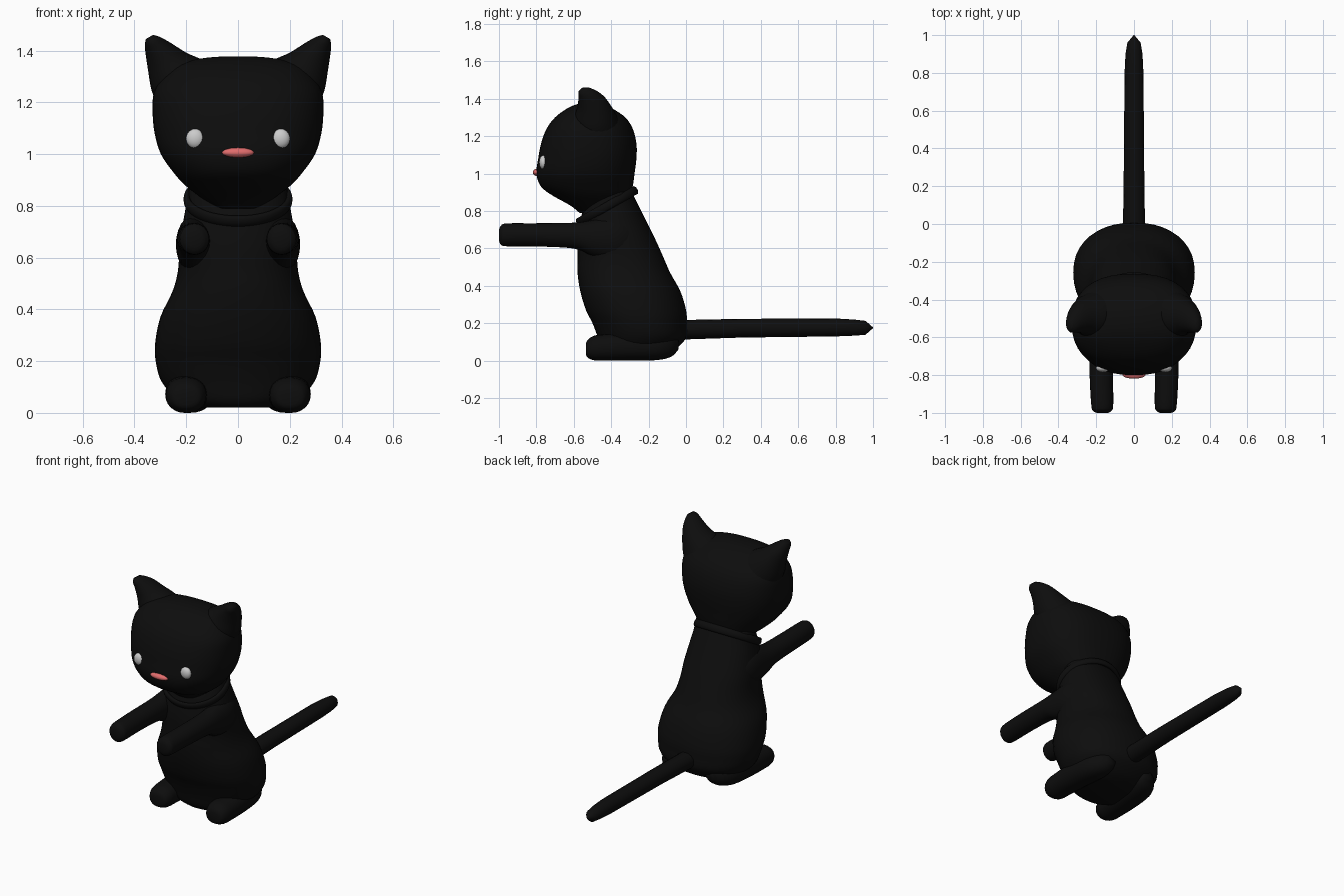
import bpy, bmesh, math
from mathutils import Vector

if "Cube" in bpy.data.objects:
    bpy.data.objects.remove(bpy.data.objects["Cube"])


def material(name, rgb):
    m = bpy.data.materials.new(name)
    m.diffuse_color = (*rgb, 1)
    m.use_nodes = True
    m.node_tree.nodes["Principled BSDF"].inputs["Base Color"].default_value = m.diffuse_color
    return m


BLACK = material("black fur", (0.004, 0.004, 0.004))
WHITE = material("pale grey eye", (0.6, 0.6, 0.6))
PINK = material("pink nose", (0.75, 0.15, 0.15))


def finish(name, bm, mat, mirror=False):
    bmesh.ops.recalc_face_normals(bm, faces=bm.faces)
    for f in bm.faces:
        f.smooth = True
    me = bpy.data.meshes.new(name)
    bm.to_mesh(me)
    bm.free()
    me.materials.append(mat)
    ob = bpy.data.objects.new(name, me)
    bpy.context.collection.objects.link(ob)
    if mirror:
        ob.modifiers.new("mirror", "MIRROR").use_mirror_merge = False
    return ob


def spline(rows, steps):
    """Catmull-Rom interpolation of equal-length tuples."""
    out = []
    for i in range(len(rows) - 1):
        a, b, c, d = (rows[min(max(i + k, 0), len(rows) - 1)] for k in (-1, 0, 1, 2))
        for s in range(steps):
            t = s / steps
            out.append([0.5 * (2 * q + (r - p) * t + (2 * p - 5 * q + 4 * r - w) * t * t
                               + (3 * q - p - 3 * r + w) * t ** 3)
                        for p, q, r, w in zip(a, b, c, d)])
    return out + [list(rows[-1])]


def loft(name, rows, to_ring, mat, sides=40, power=2.0, steps=4, mirror=False):
    """Skin superellipse rings; to_ring gives centre and two half-axes."""
    bm = bmesh.new()
    rings = []
    for row in spline(rows, steps):
        c, u, v = (Vector(p) for p in to_ring(*row))
        ring = []
        for k in range(sides):
            a = 2 * math.pi * k / sides
            x, y = (math.copysign(abs(w) ** (2 / power), w) for w in (math.cos(a), math.sin(a)))
            ring.append(bm.verts.new(c + u * x + v * y))
        rings.append(ring)
    for p, q in zip(rings, rings[1:]):
        for k in range(sides):
            j = (k + 1) % sides
            bm.faces.new((p[k], p[j], q[j], q[k]))
    bm.faces.new(rings[0])
    bm.faces.new(rings[-1])
    return finish(name, bm, mat, mirror)


def level_ring(z, front, back, rx):
    return (0, (front + back) / 2, z), (rx, 0, 0), (0, (back - front) / 2, 0)


def upright_ring(y, x, z, rx, rz):
    return (x, y, z), (rx, 0, 0), (0, 0, rz)


def ear_ring(xi, zi, xo, zo, y, t):
    return ((xi + xo) / 2, y, (zi + zo) / 2), ((xo - xi) / 2, 0, (zo - zi) / 2), (0, t, 0)


# Pear-shaped leaning body
loft("body", [
    (0.02, -0.42, -0.14, 0.15), (0.05, -0.45, -0.07, 0.23), (0.12, -0.47, 0.0, 0.295),
    (0.20, -0.50, 0.005, 0.318), (0.27, -0.535, 0.0, 0.32), (0.37, -0.565, -0.03, 0.30),
    (0.47, -0.58, -0.085, 0.253), (0.55, -0.58, -0.12, 0.232), (0.65, -0.58, -0.165, 0.225),
    (0.75, -0.565, -0.215, 0.21), (0.83, -0.54, -0.255, 0.195), (0.90, -0.50, -0.29, 0.185),
    (0.95, -0.48, -0.32, 0.16)], level_ring, BLACK, power=2.2)

# Head
loft("head", [
    (0.79, -0.57, -0.42, 0.08), (0.83, -0.62, -0.35, 0.14), (0.88, -0.71, -0.30, 0.205),
    (0.93, -0.775, -0.285, 0.25), (1.0, -0.80, -0.275, 0.298), (1.08, -0.79, -0.265, 0.322),
    (1.16, -0.775, -0.265, 0.33), (1.24, -0.745, -0.285, 0.325), (1.30, -0.70, -0.325, 0.29),
    (1.345, -0.64, -0.39, 0.24), (1.37, -0.585, -0.45, 0.14), (1.378, -0.54, -0.49, 0.05)],
    level_ring, BLACK, power=2.4)

# Ears
loft("ears", [
    (0.08, 1.33, 0.315, 1.20, -0.48, 0.13), (0.15, 1.37, 0.335, 1.25, -0.485, 0.11),
    (0.20, 1.392, 0.347, 1.32, -0.49, 0.09), (0.26, 1.43, 0.356, 1.38, -0.505, 0.07),
    (0.30, 1.452, 0.36, 1.42, -0.525, 0.05), (0.328, 1.461, 0.356, 1.445, -0.535, 0.025)],
    ear_ring, BLACK, sides=24, mirror=True)

# Outstretched arms, widening into the shoulders
loft("arms", [
    (-1.0, 0.168, 0.67, 0.03, 0.03), (-0.99, 0.168, 0.67, 0.047, 0.05),
    (-0.96, 0.168, 0.672, 0.058, 0.061), (-0.80, 0.173, 0.672, 0.062, 0.062),
    (-0.60, 0.174, 0.668, 0.064, 0.069), (-0.50, 0.172, 0.655, 0.067, 0.095),
    (-0.38, 0.168, 0.65, 0.07, 0.115), (-0.30, 0.15, 0.65, 0.06, 0.09),
    (-0.25, 0.13, 0.65, 0.03, 0.04)], upright_ring, BLACK, sides=24, mirror=True)

# Feet
loft("feet", [
    (-0.535, 0.2, 0.06, 0.035, 0.03), (-0.525, 0.2, 0.063, 0.058, 0.048),
    (-0.49, 0.2, 0.067, 0.075, 0.066), (-0.43, 0.2, 0.07, 0.08, 0.07),
    (-0.30, 0.195, 0.075, 0.085, 0.075), (-0.16, 0.18, 0.075, 0.085, 0.073),
    (-0.08, 0.16, 0.08, 0.065, 0.06), (-0.04, 0.14, 0.09, 0.03, 0.03)],
    upright_ring, BLACK, sides=24, power=2.2, mirror=True)

# Straight tail with a pointed tip
loft("tail", [
    (-0.08, 0, 0.16, 0.06, 0.054), (0.0, 0, 0.165, 0.058, 0.052), (0.3, 0, 0.173, 0.054, 0.05),
    (0.8, 0, 0.177, 0.05, 0.048), (0.9, 0, 0.176, 0.045, 0.043), (0.96, 0, 0.175, 0.035, 0.037),
    (1.0, 0, 0.175, 0.002, 0.002)], upright_ring, BLACK, sides=16, steps=1)

# Tilted collar band
bm = bmesh.new()
centre, side, along = Vector((0, -0.422, 0.825)), Vector((1, 0, 0)), Vector((0, 0.15, 0.085))
normal = side.cross(along).normalized()
loops = []
for i in range(48):
    a = 2 * math.pi * i / 48
    radial = side * 0.197 * math.cos(a) + along * math.sin(a)
    out = radial.normalized()
    loops.append([bm.verts.new(centre + radial + out * 0.014 * math.cos(b) + normal * 0.024 * math.sin(b))
                  for b in (2 * math.pi * k / 10 for k in range(10))])
for i in range(48):
    p, q = loops[i], loops[(i + 1) % 48]
    for k in range(10):
        bm.faces.new((p[k], p[(k + 1) % 10], q[(k + 1) % 10], q[k]))
finish("collar", bm, BLACK)


def ellipsoid(name, loc, size, mat, mirror=False):
    bm = bmesh.new()
    bmesh.ops.create_uvsphere(bm, u_segments=24, v_segments=12, radius=1)
    bmesh.ops.scale(bm, vec=size, verts=bm.verts)
    bmesh.ops.translate(bm, vec=loc, verts=bm.verts)
    finish(name, bm, mat, mirror)


# Eyes and nose
ellipsoid("eyes", (0.165, -0.763, 1.06), (0.036, 0.022, 0.038), WHITE, True)
ellipsoid("nose", (0, -0.797, 1.006), (0.062, 0.022, 0.019), PINK)
